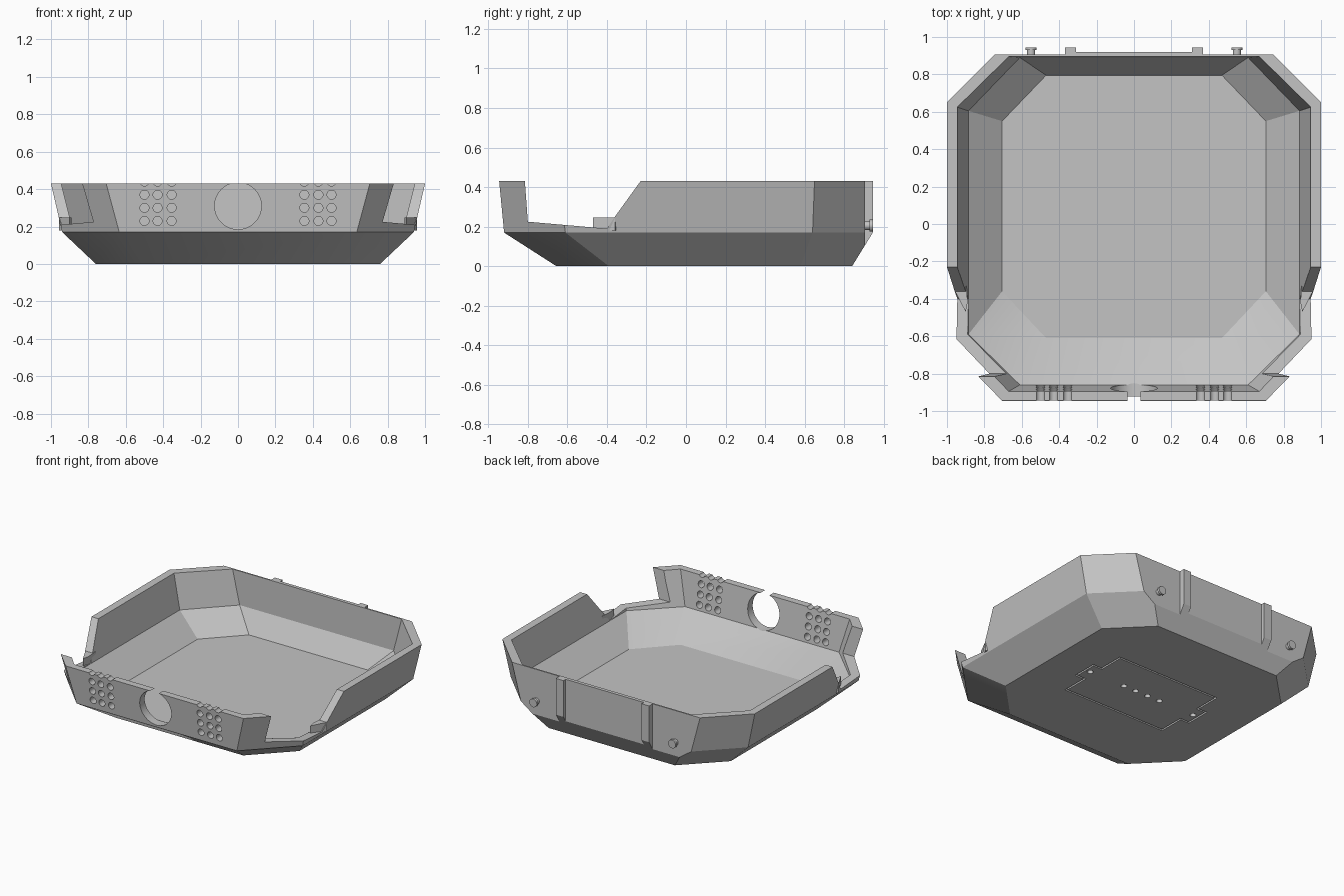
import bpy, bmesh, math
from mathutils import Matrix, Vector

cube = bpy.data.objects.get("Cube")
if cube:
    bpy.data.objects.remove(cube, do_unlink=True)

grey = bpy.data.materials.new("plain_grey")
grey.use_nodes = True
grey.diffuse_color = (0.55, 0.55, 0.55, 1)
grey.node_tree.nodes["Principled BSDF"].inputs["Base Color"].default_value = grey.diffuse_color


def loft(bm, loops, wrap=False):
    """Skin matching loops; cap the ends or join last to first."""
    rings = [[bm.verts.new(p) for p in loop] for loop in loops]
    n = len(rings[0])
    pairs = list(zip(rings, rings[1:] + rings[:1]))
    for a, b in pairs if wrap else pairs[:-1]:
        for i in range(n):
            j = (i + 1) % n
            bm.faces.new((a[i], a[j], b[j], b[i]))
    if not wrap:
        bm.faces.new(rings[0])
        bm.faces.new(rings[-1])


def box(bm, lo, hi):
    loft(bm, [[(lo[0], lo[1], z), (hi[0], lo[1], z), (hi[0], hi[1], z), (lo[0], hi[1], z)]
              for z in (lo[2], hi[2])])


def cylinder(bm, centre, radius, depth, along_y=True, sides=20):
    turn = Matrix.Rotation(math.pi / 2, 4, "X") if along_y else Matrix()
    bmesh.ops.create_cone(bm, cap_ends=True, segments=sides, radius1=radius, radius2=radius,
                          depth=depth, matrix=Matrix.Translation(Vector(centre)) @ turn)


def finish(bm, name):
    bmesh.ops.recalc_face_normals(bm, faces=bm.faces)
    mesh = bpy.data.meshes.new(name)
    bm.to_mesh(mesh)
    bm.free()
    mesh.materials.append(grey)
    ob = bpy.data.objects.new(name, mesh)
    bpy.context.collection.objects.link(ob)
    return ob


def octagon(z, side, corner_x, front, back, front_corner, back_corner):
    half = [(corner_x, front), (side, front_corner), (side, back_corner), (corner_x, back)]
    return [(x, y, z) for x, y in half] + [(-x, y, z) for x, y in reversed(half)]


# Tray shell: up the outside, over the rim, down the inside
bm = bmesh.new()
loft(bm, [
    octagon(0, .76, .50, -.655, .84, -.39, .58),
    octagon(.17, .94, .635, -.92, .945, -.61, .64),
    octagon(.43, 1.0, .705, -.945, .945, -.645, .65),
    octagon(.43, .945, .67, -.895, .895, -.605, .625),
    octagon(.19, .885, .61, -.86, .89, -.59, .605),
    octagon(.05, .705, .47, -.61, .795, -.36, .55),
])
tray = finish(bm, "tray_shell")

# Cutters, gathered into one mesh
bm = bmesh.new()

# side openings
notch = [(-.82, .5), (-.815, .43), (-.80, .225), (-.40, .19), (-.365, .243), (-.23, .43), (-.18, .5)]
loft(bm, [[(x, y, z) for y, z in notch] for x in (-1.2, 1.2)])

# front opening and speaker holes
cylinder(bm, (0, -.96, .31), .125, .28, sides=48)
for side in (-1, 1):
    for x in (.355, .43, .50):
        for z in (.23, .30, .37, .44):
            cylinder(bm, (side * x, -.96, z), .024, .28)

# flat back, leaving two ribs
box(bm, (-.31, .92, -.1), (.31, 1.2, .6))
for a, b in ((-1.2, -.37), (.37, 1.2)):
    box(bm, (a, .905, -.1), (b, 1.2, .6))


# underside hatch groove and screw holes
def hatch(grow, z):
    quarter = [(.40, .265), (.40, .08), (.47, .08)]
    quarter = [(x + grow, y + grow) for x, y in quarter]
    right = quarter + [(x, -y) for x, y in reversed(quarter)]
    loop = right + [(-x, -y) for x, y in right]
    return [(x + .02, y + .095, z) for x, y in loop]


loft(bm, [hatch(.012, -.05), hatch(.012, .02), hatch(0, .02), hatch(0, -.05)], wrap=True)
for x in (-.415, -.13, -.03, .07, .17, .455):
    cylinder(bm, (x, .1, 0), .02, .06, along_y=False)
cutter = finish(bm, "cutter")
cutter.hide_render = True

# Apply the cut, then drop the cutter
cut = tray.modifiers.new("openings", "BOOLEAN")
cut.operation = "DIFFERENCE"
cut.solver = "EXACT"
cut.object = cutter
bpy.context.view_layer.update()
result = bpy.data.meshes.new_from_object(tray.evaluated_get(bpy.context.evaluated_depsgraph_get()))
tray.modifiers.clear()
tray.data = result
bpy.data.objects.remove(cutter, do_unlink=True)

parts = [tray]
for side, label in ((1, "left"), (-1, "right")):
    # small wedge at the foot of each side opening
    bm = bmesh.new()
    plan = [(.957, -.36), (.895, -.33), (.89, -.42), (.90, -.47)]
    loft(bm, [[(side * x, y, z) for x, y in plan] for z in (.18, .247)])
    finish(bm, label + "_opening_wedge")

    # mushroom peg on the back
    bm = bmesh.new()
    cylinder(bm, (side * .55, .915, .205), .022, .04)
    cylinder(bm, (side * .55, .937, .205), .03, .016)
    parts.append(finish(bm, label + "_back_peg"))

for ob in parts:
    bpy.ops.object.select_all(action="DESELECT")
    ob.select_set(True)
    bpy.context.view_layer.objects.active = ob
    bpy.ops.object.shade_smooth_by_angle(angle=math.radians(25))
